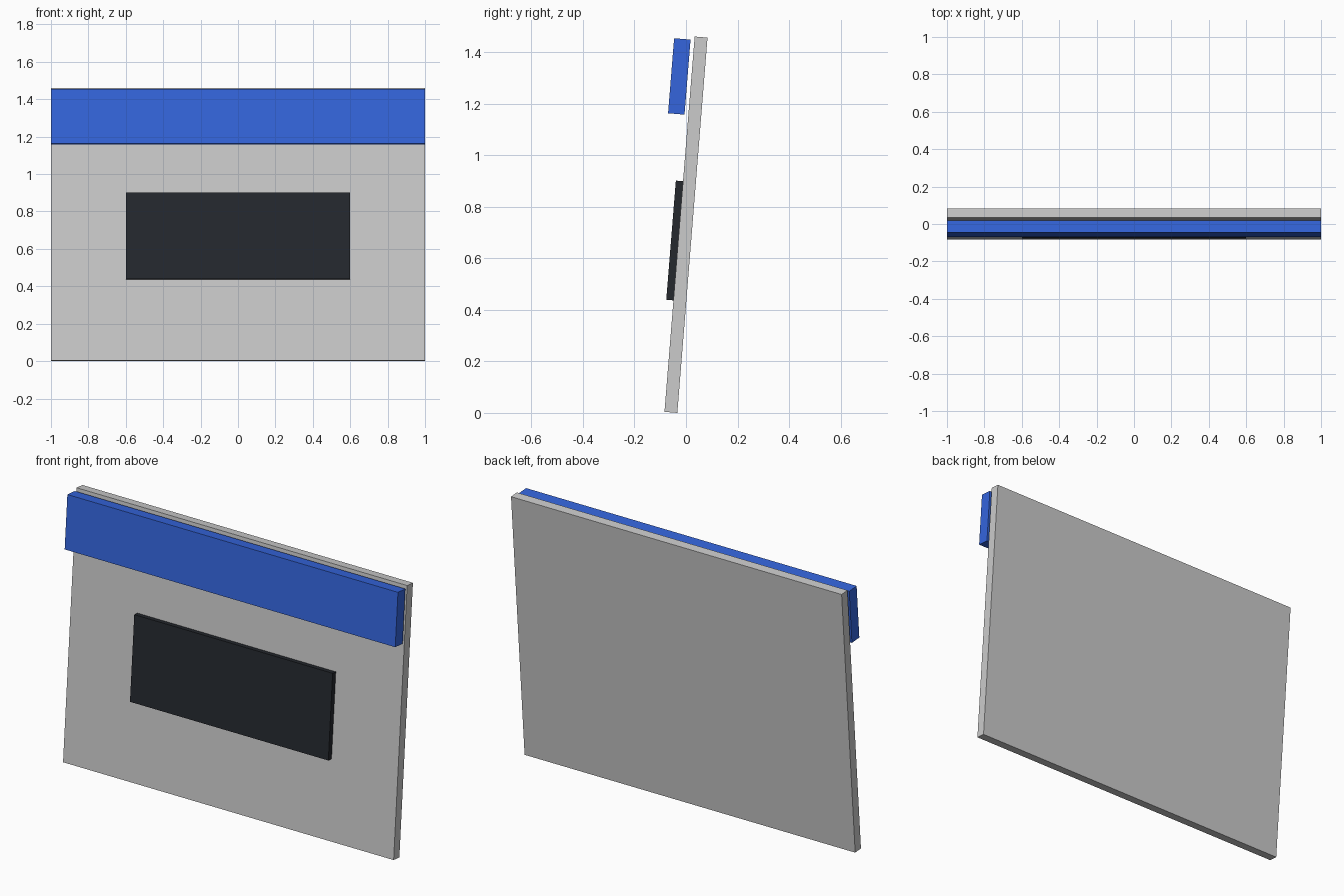
import bpy, math
from mathutils import Matrix

if "Cube" in bpy.data.objects:
    bpy.data.objects.remove(bpy.data.objects["Cube"])

TILT = math.radians(4.6)
THICK = 0.05
HEIGHT = 1.461
DEPTH = HEIGHT * math.sin(TILT) + THICK * math.cos(TILT)

# Leaning frame: origin at the panel's lower front edge, -y is outward
LEAN = Matrix.Translation((0, -DEPTH / 2, THICK * math.sin(TILT))) @ Matrix.Rotation(-TILT, 4, 'X')


def slab(name, width, y0, y1, z0, z1, color=None):
    """Box centred on x, given by its depth and height range in the leaning frame."""
    bpy.ops.mesh.primitive_cube_add(size=1)
    ob = bpy.context.object
    ob.name = name
    ob.data.transform(Matrix.Diagonal((width, y1 - y0, z1 - z0, 1)))
    ob.matrix_world = LEAN @ Matrix.Translation((0, (y0 + y1) / 2, (z0 + z1) / 2))
    if color:
        mat = bpy.data.materials.new(name + "_color")
        mat.diffuse_color = color
        mat.use_nodes = True
        mat.node_tree.nodes["Principled BSDF"].inputs["Base Color"].default_value = mat.diffuse_color
        ob.data.materials.append(mat)
    return ob


# Leaning back panel
slab("back_panel", 2.0, 0, THICK, 0, HEIGHT)
# Blue header strip, held slightly off the panel
slab("header_strip", 2.0, -0.079, -0.015, 1.156, 1.448, (0.035, 0.13, 0.72, 1))
# Dark screen on the panel face
slab("screen", 1.2, -0.028, 0, 0.434, 0.898, (0.018, 0.021, 0.027, 1))
